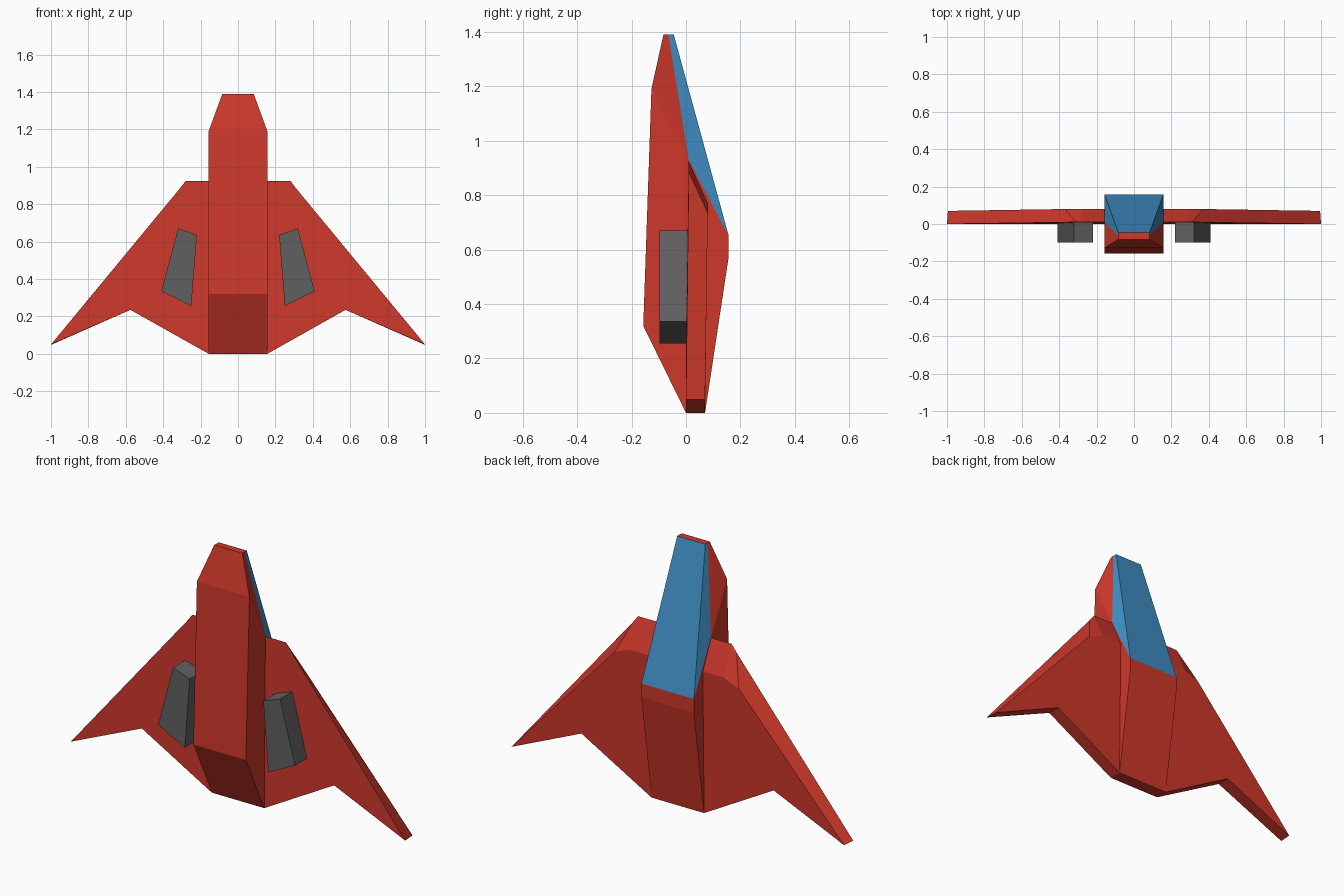
import bpy, bmesh

if "Cube" in bpy.data.objects:
    bpy.data.objects.remove(bpy.data.objects["Cube"])


def material(name, rgb):
    m = bpy.data.materials.new(name)
    m.diffuse_color = (*rgb, 1)
    m.use_nodes = True
    m.node_tree.nodes["Principled BSDF"].inputs["Base Color"].default_value = m.diffuse_color
    return m


RED = material("red_paint", (0.62, 0.04, 0.024))
BLUE = material("blue_glass", (0.05, 0.27, 0.55))
GREY = material("dark_grey", (0.12, 0.115, 0.12))


def make_object(name, bm, *mats):
    bmesh.ops.recalc_face_normals(bm, faces=bm.faces)
    mesh = bpy.data.meshes.new(name)
    bm.to_mesh(mesh)
    bm.free()
    for m in mats:
        mesh.materials.append(m)
    obj = bpy.data.objects.new(name, mesh)
    bpy.context.collection.objects.link(obj)
    return obj


def bridge(bm, a, b, caps=True):
    """Join two matching loops with quads, optionally capping both ends."""
    n = len(a)
    quads = [bm.faces.new((a[i], a[(i + 1) % n], b[(i + 1) % n], b[i])) for i in range(n)]
    if caps:
        bm.faces.new(a)
        bm.faces.new(b)
    return quads


def slab(name, front, back, mat):
    """Solid between a front and a back outline, mirrored across x."""
    bm = bmesh.new()
    for s in (1, -1):
        loops = [[bm.verts.new((s * x, y, z)) for x, y, z in o] for o in (front, back)]
        bridge(bm, *loops)
    return make_object(name, bm, mat)


# Fuselage: side outline as (half width, y, z), with narrowed nose
W, N = 0.157, 0.084
outline = [(W, 0, 0), (W, -0.157, 0.32), (W, -0.127, 1.19),
           (N, -0.083, 1.39), (N, -0.045, 1.39),
           (W, 0.157, 0.65), (W, 0.157, 0.575), (W, 0.07, 0)]
bm = bmesh.new()
sides = [[bm.verts.new((s * x, y, z)) for x, y, z in outline] for s in (1, -1)]
quads = bridge(bm, *sides, caps=False)
quads[4].material_index = 1          # canopy top
for s, v in zip((1, -1), sides):
    shoulder = bm.verts.new((s * W, 0.01, 0.93))
    rim = bm.verts.new((s * N, -0.065, 1.39))
    bm.faces.new((v[0], v[1], v[2], shoulder, v[5], v[6], v[7]))   # flat flank
    bm.faces.new((v[2], v[3], rim, shoulder))                      # nose cheek
    bm.faces.new((rim, v[4], v[5], shoulder)).material_index = 1   # canopy side
    bm.faces.new((v[3], v[4], rim))
make_object("fuselage", bm, RED, BLUE)

# Swept wings with a bevelled leading edge
wing_front = [(0.157, 0.01, 0.925), (0.28, 0.01, 0.925), (0.31, 0.01, 0.885),
              (1.0, 0.0, 0.05), (0.575, 0.0, 0.235), (0.157, 0.0, 0.0)]
wing_back = [(0.157, 0.08, 0.77), (0.28, 0.08, 0.77), (0.37, 0.08, 0.735),
             (0.995, 0.07, 0.05), (0.575, 0.072, 0.235), (0.157, 0.07, 0.0)]
slab("wings", wing_front, wing_back, RED)

# Angled engine pods on the front face of the wings
pod = [(0.32, 0.67), (0.22, 0.635), (0.25, 0.255), (0.41, 0.335)]
slab("engine_pods", [(x, -0.098, z) for x, z in pod],
     [(x, 0.008, z) for x, z in pod], GREY)
